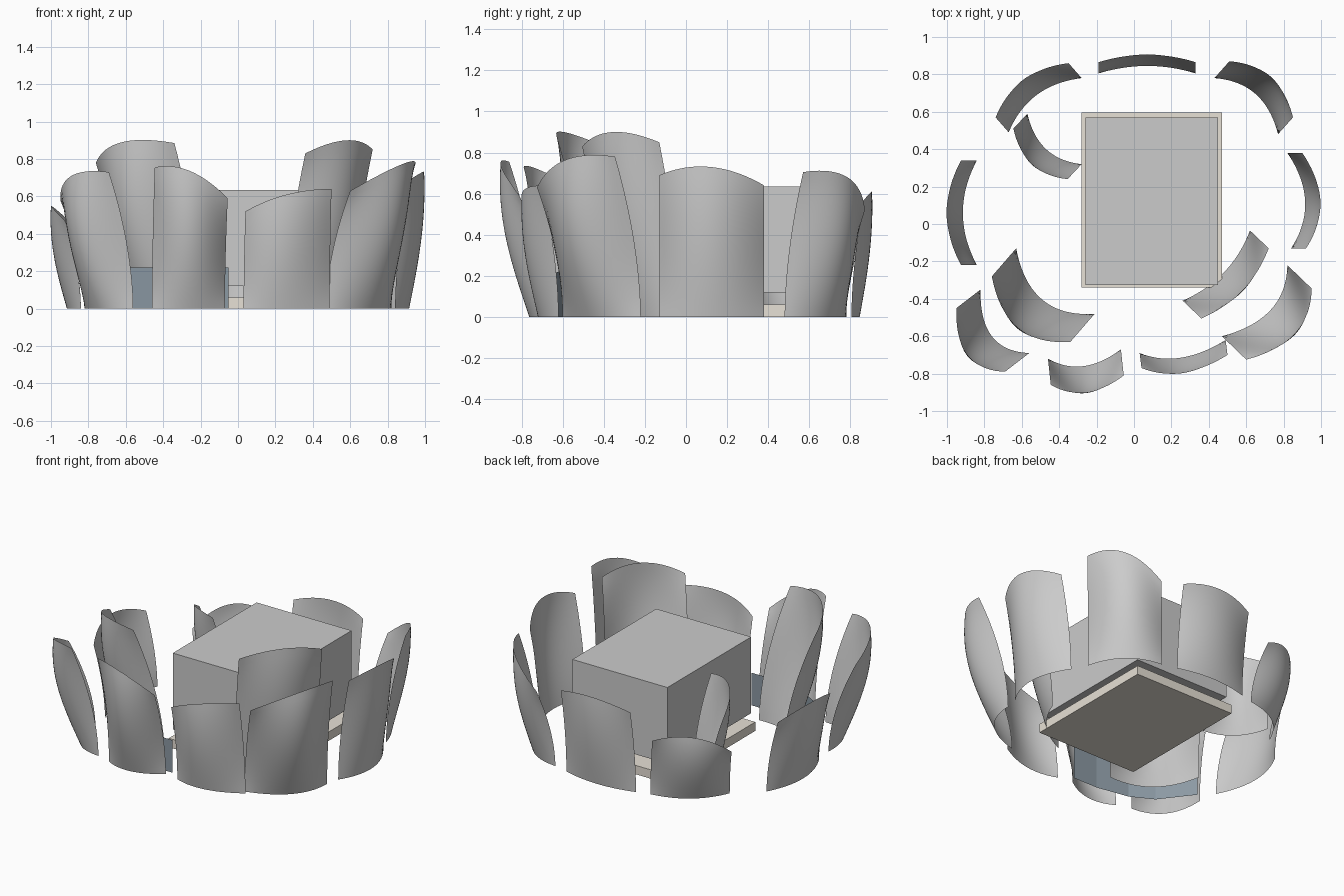
import bpy, bmesh, math
from mathutils import Vector

if "Cube" in bpy.data.objects:
    bpy.data.objects.remove(bpy.data.objects["Cube"])


def new_object(name, bm):
    mesh = bpy.data.meshes.new(name)
    bm.to_mesh(mesh)
    bm.free()
    ob = bpy.data.objects.new(name, mesh)
    bpy.context.collection.objects.link(ob)
    return ob


def colour(ob, rgb):
    mat = bpy.data.materials.new(ob.name + "_colour")
    mat.diffuse_color = (*rgb, 1)
    mat.use_nodes = True
    mat.node_tree.nodes["Principled BSDF"].inputs["Base Color"].default_value = mat.diffuse_color
    ob.data.materials.append(mat)


def box(name, lo, hi):
    bm = bmesh.new()
    bmesh.ops.create_cube(bm, size=1)
    for v in bm.verts:
        v.co = Vector((lo[i] + (v.co[i] + 0.5) * (hi[i] - lo[i]) for i in range(3)))
    return new_object(name, bm)


def through(a, m, b, u):
    # quadratic through three values at u = 0, 0.5, 1
    return a * (1 - u) * (1 - 2 * u) + m * 4 * u * (1 - u) + b * u * (2 * u - 1)


def sheet(bm, rows):
    grid = [[bm.verts.new(p) for p in row] for row in rows]
    for r, s in zip(grid, grid[1:]):
        for i in range(len(r) - 1):
            bm.faces.new((r[i], r[i + 1], s[i + 1], s[i]))


def petal(name, a, m, b, lean, heights, nu=20, nv=16):
    # the middle swells out early, the side edges flare late
    a, m, b, lean = map(Vector, (a, m, b, lean))
    if (b - a).cross(lean) > 0:  # wind the faces so the outside is the front
        a, b, heights = b, a, heights[::-1]
    rows = []
    for j in range(nv + 1):
        v = j / nv
        belly, edge = math.sin(1.8 * v) / math.sin(1.8), v ** 1.8
        row = []
        for i in range(nu + 1):
            u = i / nu
            w = 4 * u * (1 - u)
            p = through(a, m, b, u) + lean * (edge + (belly - edge) * w)
            row.append((p.x, p.y, v * through(*heights, u)))
        rows.append(row)
    bm = bmesh.new()
    sheet(bm, rows)
    for f in bm.faces:
        f.smooth = True
    return new_object(name, bm)


# Central block floating just above its base plate
box("centre_block", (-0.26, -0.325, 0.12), (0.45, 0.57, 0.635))
plate = box("base_plate", (-0.28, -0.34, 0.0), (0.47, 0.595, 0.06))
colour(plate, (0.80, 0.75, 0.67))

# Curved wall panels: base start, middle, end, outward lean, top heights
panels = [
    ((-.19, .805), (.07, .845), (.33, .805), (0, .06), (.56, .61, .57)),
    ((.43, .78), (.65, .695), (.77, .48), (.08, .09), (.52, .68, .705)),
    ((.82, .38), (.915, .12), (.84, -.13), (.08, 0), (.64, .73, .69)),
    ((.82, -.22), (.73, -.46), (.47, -.60), (.13, -.125), (.78, .765, .63)),
    ((.62, -.035), (.48, -.26), (.26, -.41), (.10, -.095), (.85, .90, .83)),
    ((.49, -.62), (.25, -.715), (.03, -.69), (.01, -.08), (.64, .61, .52)),
    ((-.07, -.67), (-.27, -.76), (-.46, -.72), (.015, -.14), (.59, .735, .755)),
    ((-.56, -.69), (-.76, -.60), (-.82, -.35), (-.13, -.10), (.73, .71, .58)),
    ((-.21, -.48), (-.49, -.405), (-.63, -.13), (-.13, -.15), (.885, .89, .78)),
    ((-.84, -.22), (-.915, .06), (-.84, .34), (-.085, 0), (.47, .55, .49)),
    ((-.67, .49), (-.52, .69), (-.28, .78), (-.07, .08), (.33, .46, .41)),
    ((-.28, .32), (-.47, .40), (-.57, .59), (-.075, -.08), (.63, .63, .53)),
]
for k, args in enumerate(panels):
    petal(f"wall_panel_{k + 1}", *args)

# Low faceted blue strip behind the front left panels
path = [(-.76, -.30), (-.60, -.51), (-.45, -.59), (-.23, -.63), (-.05, -.63)]
bm = bmesh.new()
sheet(bm, [[(x, y, z) for x, y in path] for z in (0, 0.22)])
colour(new_object("low_strip", bm), (0.26, 0.32, 0.37))
